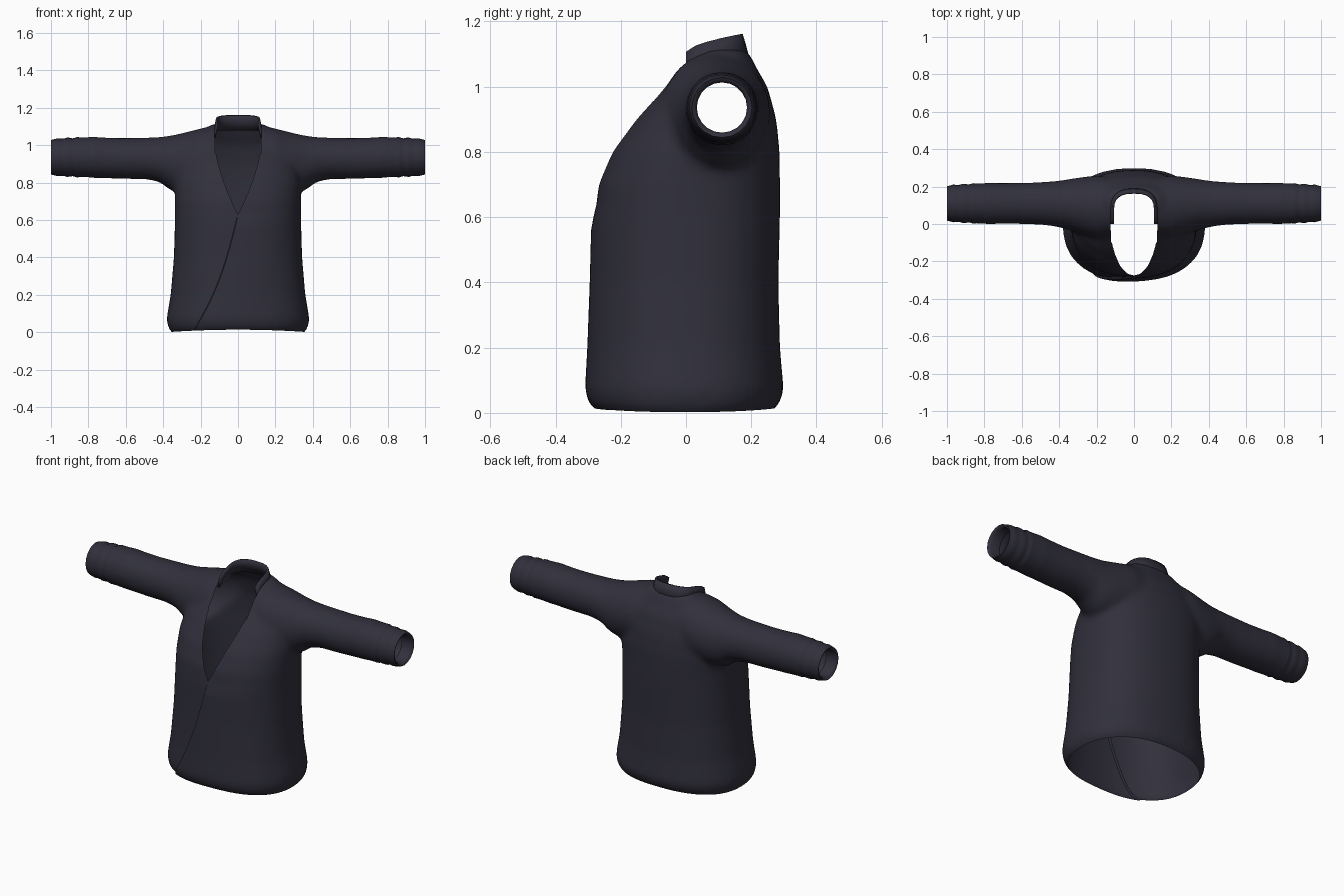
import bpy, bmesh, math
from mathutils import Vector

if "Cube" in bpy.data.objects:
    bpy.data.objects.remove(bpy.data.objects["Cube"])

cloth = bpy.data.materials.new("dark_slate_cloth")
cloth.diffuse_color = (0.030, 0.029, 0.045, 1)
cloth.use_nodes = True
cloth.node_tree.nodes["Principled BSDF"].inputs["Base Color"].default_value = cloth.diffuse_color
cut_mark = bpy.data.materials.new("cut_mark")


def make_object(name, bm, mat=cloth):
    bmesh.ops.recalc_face_normals(bm, faces=bm.faces)
    me = bpy.data.meshes.new(name)
    bm.to_mesh(me)
    bm.free()
    me.materials.append(mat)
    ob = bpy.data.objects.new(name, me)
    bpy.context.collection.objects.link(ob)
    return ob


def loft(bm, rings, caps=True, closed=True):
    rows = [[bm.verts.new(p) for p in r] for r in rings]
    n = len(rows[0])
    for a, b in zip(rows, rows[1:]):
        for i in range(n if closed else n - 1):
            j = (i + 1) % n
            bm.faces.new((a[i], a[j], b[j], b[i]))
    if caps:
        bm.faces.new(rows[0][::-1])
        bm.faces.new(rows[-1])


def oval(n, power):
    for i in range(n):
        a = 2 * math.pi * i / n
        c, s = math.cos(a), math.sin(a)
        yield (math.copysign(abs(c) ** (2 / power), c),
               math.copysign(abs(s) ** (2 / power), s))


def bake(ob):
    deps = bpy.context.evaluated_depsgraph_get()
    me = bpy.data.meshes.new_from_object(ob.evaluated_get(deps))
    ob.modifiers.clear()
    ob.data = me


def smooth(ob, angle=35):
    bpy.ops.object.select_all(action='DESELECT')
    ob.select_set(True)
    bpy.context.view_layer.objects.active = ob
    bpy.ops.object.shade_smooth_by_angle(angle=math.radians(angle))


# Torso volume: height, half width, front y, back y
torso = [(-.06, .31, -.23, .23), (.0, .335, -.26, .255), (.025, .37, -.293, .285),
         (.07, .382, -.306, .30), (.12, .374, -.302, .295), (.2, .36, -.296, .288),
         (.4, .343, -.286, .283), (.6, .337, -.279, .288), (.7, .337, -.268, .288),
         (.8, .338, -.228, .287), (.9, .325, -.158, .277), (1.0, .28, -.072, .25),
         (1.05, .23, -.012, .22), (1.09, .17, .025, .2), (1.115, .14, .05, .185)]
bm = bmesh.new()
loft(bm, [[(hx * c, (f + b) / 2 + (b - f) / 2 * s, z) for c, s in oval(64, 2.35)]
          for z, hx, f, b in torso])

# Sleeve volumes: x, centre y, y radius, centre z, z radius
sleeve = [(0, .09, .155, .93, .175), (.12, .09, .16, .93, .177), (.2, .09, .17, .92, .17),
          (.3, .10, .148, .905, .160), (.36, .105, .133, .905, .147),
          (.42, .108, .122, .924, .120), (.5, .11, .114, .93, .111),
          (.62, .11, .110, .929, .110), (.74, .11, .110, .934, .109),
          (.77, .11, .113, .936, .112), (.80, .11, .109, .936, .108), (.9, .11, .107, .936, .107)]
for side in (1, -1):
    loft(bm, [[(side * x, yc + ry * c, zc + rz * s) for c, s in oval(40, 2)]
              for x, yc, ry, zc, rz in sleeve])
body = make_object("jacket_body", bm)

# Merge the volumes and soften the joints
rm = body.modifiers.new("merge", 'REMESH')
rm.mode, rm.voxel_size = 'VOXEL', 0.014
sm = body.modifiers.new("soften", 'SMOOTH')
sm.factor, sm.iterations = 0.5, 14
bake(body)
body.data.materials.clear()
body.data.materials.append(cloth)
body.data.materials.append(cut_mark)
body.data.polygons.foreach_set("material_index", [0] * len(body.data.polygons))


def neck_outline(half, back):
    pts = [(half, 0), (half, .03), (half, .065)]
    for i in range(1, 12):
        a = math.pi * i / 12
        c, s = math.cos(a), math.sin(a)
        pts.append((half * math.copysign(abs(c) ** .75, c), .07 + (back - .07) * s ** .75))
    return pts + [(-half, .065), (-half, .03), (-half, 0)]


# Openings: V neckline and neck hole
vee = [(.03, .69), (.055, .75), (.078, .81), (.1, .88), (.115, .94), (.123, 1.0), (.125, 1.06), (.122, 1.3)]
outline = [(0, .63)] + vee + [(-x, z) for x, z in reversed(vee)]
plan = neck_outline(.123, .183)
plan = [(.123, -.1)] + plan + [(-.123, -.1)]
cutters = [[[(x, y, z) for x, z in outline] for y in (-.6, .03)],
           [[(x, y, z) for x, y in plan] for z in (.93, 1.35)]]
for rings in cutters:
    bm = bmesh.new()
    loft(bm, rings)
    for f in bm.faces:
        f.material_index = 1
    cutter = make_object("neck_cutter", bm)
    cutter.data.materials.append(cut_mark)
    cutter.hide_render = True
    bo = body.modifiers.new("cut", 'BOOLEAN')
    bo.operation, bo.solver, bo.object = 'DIFFERENCE', 'EXACT', cutter
    bake(body)
    bpy.data.objects.remove(cutter)

# Open the shell at neck, hem and wrists
bm = bmesh.new()
bm.from_mesh(body.data)
bmesh.ops.delete(bm, geom=[f for f in bm.faces if f.material_index == 1], context='FACES')
for co, no in (((0, 0, .014), (0, 0, -1)), ((.86, 0, 0), (1, 0, 0)), ((-.86, 0, 0), (-1, 0, 0))):
    bmesh.ops.bisect_plane(bm, geom=bm.verts[:] + bm.edges[:] + bm.faces[:],
                           plane_co=co, plane_no=no, clear_outer=True)


# Wrapped front: the overlap edge runs from the V tip down to the hem
def edge_x(z):
    t = max(0, .64 - z)
    return -(.24 * t + .36 * t ** 3)


for v in bm.verts:
    v.co.x -= edge_x(v.co.z)
for d in (0, .004):
    front = [f for f in bm.faces if f.calc_center_median().y < -.1 and f.calc_center_median().z < .66]
    geom = set(front)
    for f in front:
        geom.update(f.verts, f.edges)
    bmesh.ops.bisect_plane(bm, geom=list(geom), plane_co=(d, 0, 0), plane_no=(1, 0, 0))
for v in bm.verts:
    d, z = v.co.x, v.co.z
    v.co.x += edge_x(z)
    if v.co.y < -.1 and z < .64 and .0035 < d < .3:
        v.co.y -= .011 * (1 - d / .3) * min(1, (.64 - z) / .08)
    # Hem dips at the sides
    if z < .1:
        v.co.z -= .014 * min(1, (v.co.x / .36) ** 2) * (1 - z / .1)
bm.to_mesh(body.data)
bm.free()
body.data.materials.pop(index=1)
smooth(body)
bpy.data.materials.remove(cut_mark)

# Cuffs: wrinkled tubes with a turned-in lip (x, radius)
cuff = [(.83, .098), (.845, .106), (.86, .108), (.872, .104), (.885, .101), (.9, .104),
        (.915, .105), (.93, .100), (.95, .099), (.965, .101), (.98, .097), (1.0, .092),
        (.997, .084), (.985, .077), (.93, .077)]
for side, label in ((1, "left"), (-1, "right")):
    bm = bmesh.new()
    loft(bm, [[(side * x, .11 + r * c, .936 + r * s) for c, s in oval(20, 2)] for x, r in cuff], caps=False)
    smooth(make_object(label + "_cuff", bm), 50)

# Standing collar around the back of the neck
low, high = neck_outline(.127, .19), neck_outline(.113, .168)
base = [(x, y, 1.04 + .04 * min(1, y / .1)) for x, y in low]
top = [(x, y, 1.105 + .055 * min(1, y / .165) ** .6) for x, y in high]
mid = [tuple((Vector(a) + Vector(b)) / 2 + Vector((0, 0, .003))) for a, b in zip(base, top)]
bm = bmesh.new()
loft(bm, [base, mid, top], caps=False, closed=False)
collar = make_object("collar", bm)
so = collar.modifiers.new("thickness", 'SOLIDIFY')
so.thickness, so.offset = .012, 0
smooth(collar, 40)
